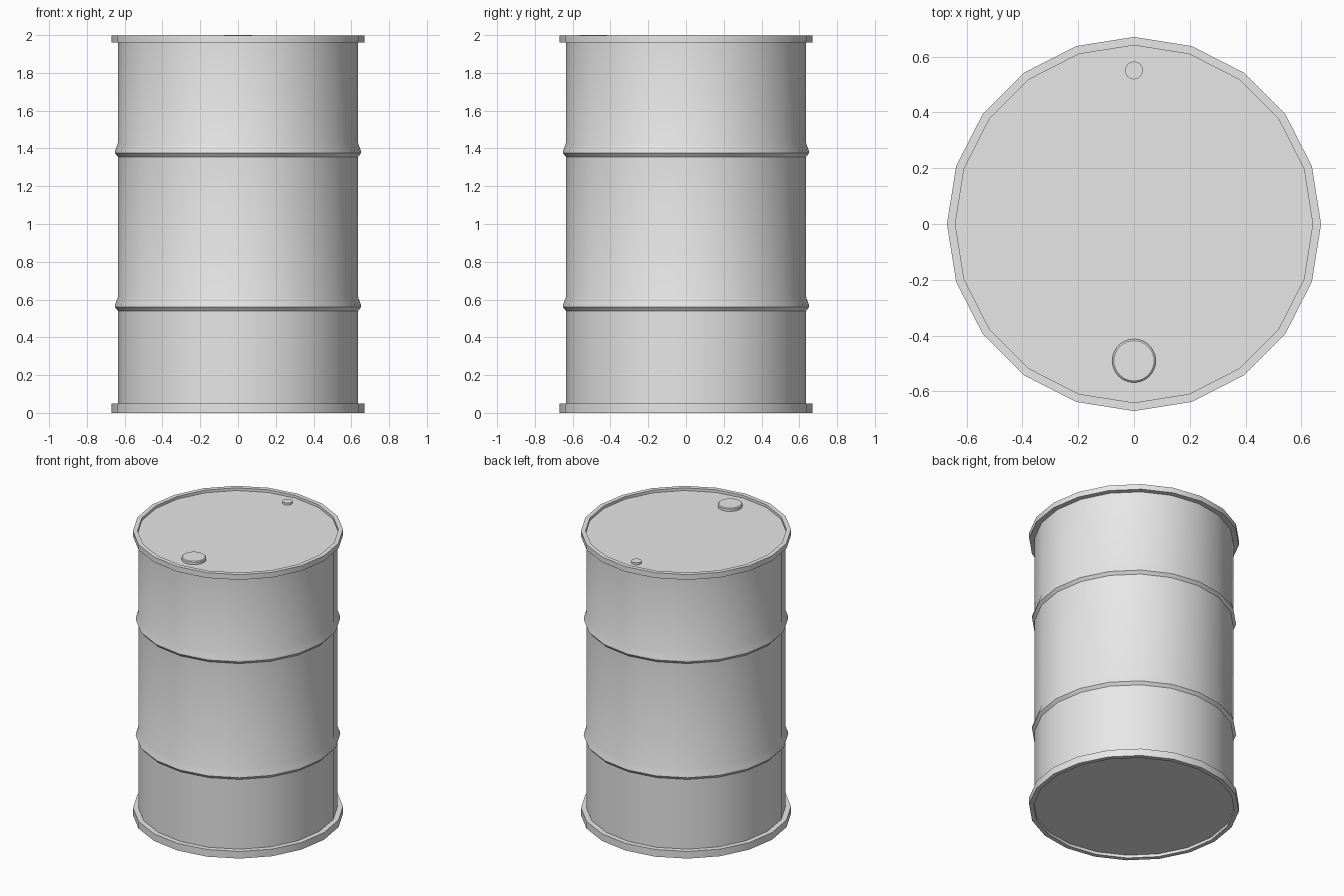
import bpy, bmesh, math

cube = bpy.data.objects.get("Cube")
if cube:
    bpy.data.objects.remove(cube, do_unlink=True)

steel = bpy.data.materials.new("grey_steel")
steel.use_nodes = True
colour = (0.8, 0.8, 0.8, 1)
steel.diffuse_color = colour
steel.node_tree.nodes["Principled BSDF"].inputs["Base Color"].default_value = colour


def lathe(name, profile, sides, location=(0, 0, 0), bottom=True):
    """Spin (radius, height) points around z and cap the ends."""
    bm = bmesh.new()
    rings = [[bm.verts.new((r * math.cos(math.tau * i / sides),
                            r * math.sin(math.tau * i / sides), z))
              for i in range(sides)] for r, z in profile]
    for low, high in zip(rings, rings[1:]):
        for i in range(sides):
            j = (i + 1) % sides
            bm.faces.new((low[i], low[j], high[j], high[i]))
    bm.faces.new(rings[-1])
    if bottom:
        bm.faces.new(rings[0][::-1])
    mesh = bpy.data.meshes.new(name)
    bm.to_mesh(mesh)
    bm.free()
    mesh.materials.append(steel)
    obj = bpy.data.objects.new(name, mesh)
    obj.location = location
    bpy.context.collection.objects.link(obj)
    bpy.ops.object.select_all(action='DESELECT')
    obj.select_set(True)
    bpy.context.view_layer.objects.active = obj
    bpy.ops.object.shade_smooth_by_angle(angle=math.radians(30))
    return obj


WALL, RIM, INNER = 0.635, 0.67, 0.64
LID, TOP = 1.978, 1.997


def hoop(z):
    """Rolled hoop, crisp below and sloping softly above."""
    return [(WALL, z), (0.652, z + 0.02), (0.65, z + 0.035), (WALL, z + 0.075)]


# Drum: recessed base, rims, wall with two hoops, recessed lid
profile = [(INNER, 0.02), (INNER, 0), (RIM, 0), (RIM, 0.05), (WALL, 0.05)]
profile += hoop(0.54) + hoop(1.355)
profile += [(WALL, 1.96), (RIM, 1.96), (RIM, TOP), (INNER, TOP), (INNER, LID)]
lathe("drum", profile, 20)

# Large filling bung and small vent bung on the lid
lathe("filling_bung", [(0.078, 0), (0.078, 0.017), (0.072, 0.022)], 32,
      (0, -0.49, LID), bottom=False)
lathe("vent_bung", [(0.032, 0), (0.032, 0.015)], 24,
      (0, 0.55, LID), bottom=False)
